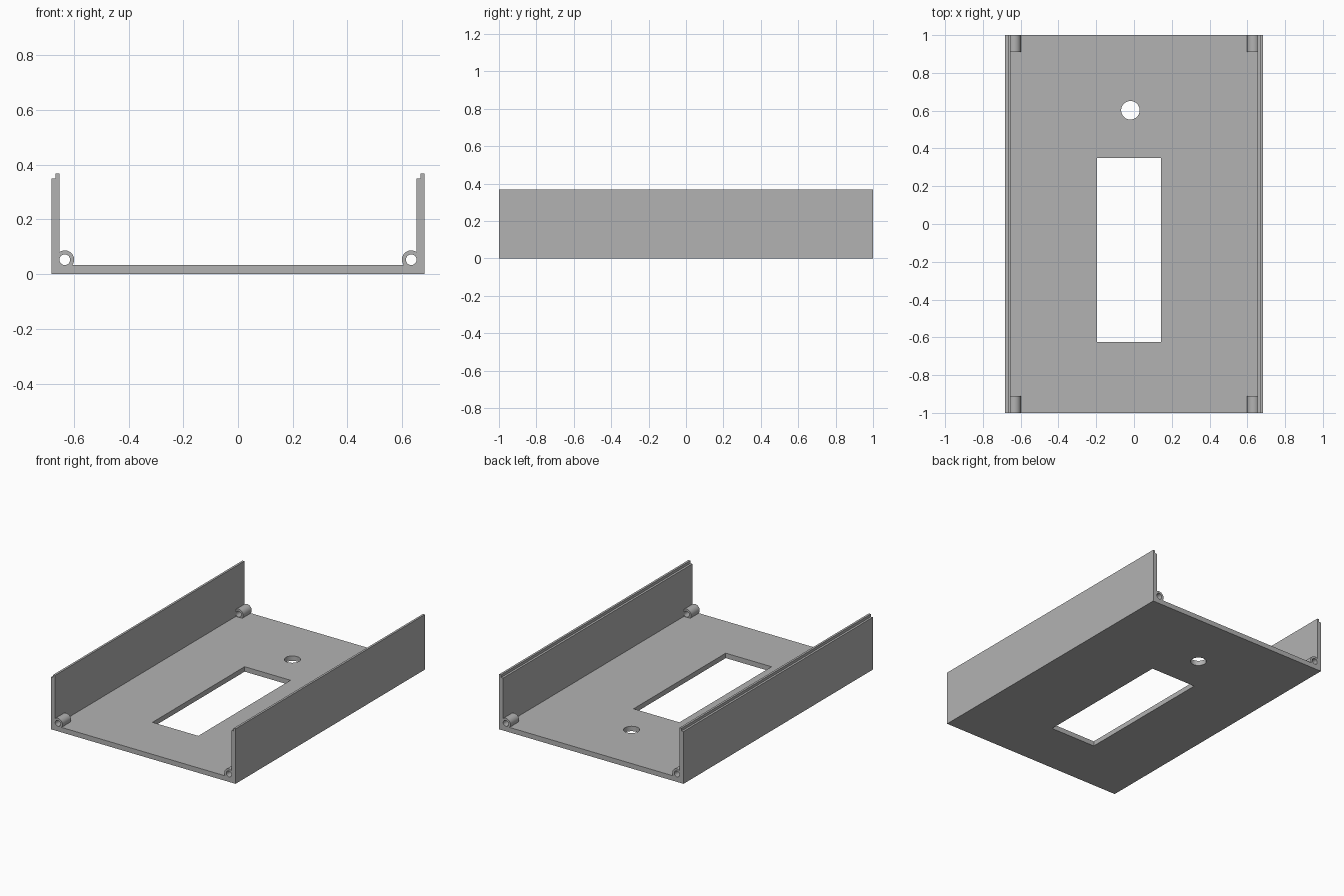
import bpy
import bmesh
import math
from mathutils import Matrix

cube = bpy.data.objects.get("Cube")
if cube:
    bpy.data.objects.remove(cube, do_unlink=True)

# Overall sizes
HALF_X, HALF_Y = 0.682, 1.0
WALL, FLOOR = 0.029, 0.033
SHOULDER, TOP = 0.35, 0.368
LIP = WALL / 2
BOSS_X, BOSS_Z, BOSS_R, BORE_R, BOSS_LEN = 0.633, 0.053, 0.034, 0.0195, 0.09

grey = bpy.data.materials.new("plain grey")
grey.use_nodes = True
colour = (0.448, 0.448, 0.448, 1)
grey.diffuse_color = colour
grey.node_tree.nodes["Principled BSDF"].inputs["Base Color"].default_value = colour


def add_object(name, bm):
    bmesh.ops.recalc_face_normals(bm, faces=bm.faces)
    mesh = bpy.data.meshes.new(name)
    bm.to_mesh(mesh)
    bm.free()
    mesh.materials.append(grey)
    ob = bpy.data.objects.new(name, mesh)
    bpy.context.collection.objects.link(ob)
    return ob


def cylinder(name, centre, radius, depth, along_y=False):
    bm = bmesh.new()
    turn = Matrix.Rotation(math.pi / 2 if along_y else 0, 4, "X")
    bmesh.ops.create_cone(bm, cap_ends=True, segments=48, radius1=radius, radius2=radius,
                          depth=depth, matrix=Matrix.Translation(centre) @ turn)
    return add_object(name, bm)


def box(name, x0, x1, y0, y1, z0, z1):
    bm = bmesh.new()
    place = Matrix.Translation(((x0 + x1) / 2, (y0 + y1) / 2, (z0 + z1) / 2))
    size = Matrix.Diagonal((x1 - x0, y1 - y0, z1 - z0, 1))
    bmesh.ops.create_cube(bm, size=1, matrix=place @ size)
    return add_object(name, bm)


def combine(target, tool, operation):
    """Apply one boolean and discard the tool."""
    tool.hide_render = True
    mod = target.modifiers.new(operation.lower(), "BOOLEAN")
    mod.operation, mod.solver, mod.object = operation, "EXACT", tool
    bpy.ops.object.select_all(action="DESELECT")
    bpy.context.view_layer.objects.active = target
    target.select_set(True)
    bpy.ops.object.modifier_apply(modifier=mod.name)
    bpy.data.objects.remove(tool, do_unlink=True)


# Tray: U-shaped section with a stepped rim, extruded front to back
section = [
    (-HALF_X, 0), (HALF_X, 0), (HALF_X, TOP), (HALF_X - LIP, TOP),
    (HALF_X - LIP, SHOULDER), (HALF_X - WALL, SHOULDER), (HALF_X - WALL, FLOOR),
    (WALL - HALF_X, FLOOR), (WALL - HALF_X, TOP), (LIP - HALF_X, TOP),
    (LIP - HALF_X, SHOULDER), (-HALF_X, SHOULDER),
]
bm = bmesh.new()
face = bm.faces.new([bm.verts.new((x, -HALF_Y, z)) for x, z in section])
extruded = bmesh.ops.extrude_face_region(bm, geom=[face], use_keep_orig=True)["geom"]
moved = [v for v in extruded if isinstance(v, bmesh.types.BMVert)]
bmesh.ops.translate(bm, verts=moved, vec=(0, 2 * HALF_Y, 0))
tray = add_object("enclosure_tray", bm)

# Screw bosses with bores in the four corners
for sx in (-1, 1):
    for sy in (-1, 1):
        centre = (sx * BOSS_X, sy * (HALF_Y - BOSS_LEN / 2), BOSS_Z)
        combine(tray, cylinder("screw_boss", centre, BOSS_R, BOSS_LEN, True), "UNION")
        bore = cylinder("screw_bore", centre, BORE_R, BOSS_LEN + 0.02, True)
        combine(tray, bore, "DIFFERENCE")

# Floor openings: display window and round hole
combine(tray, box("window_cutter", -0.196, 0.143, -0.624, 0.35, -0.1, 0.1), "DIFFERENCE")
combine(tray, cylinder("hole_cutter", (-0.019, 0.602, 0), 0.049, 0.2), "DIFFERENCE")

bpy.ops.object.shade_smooth_by_angle(angle=math.radians(30))
